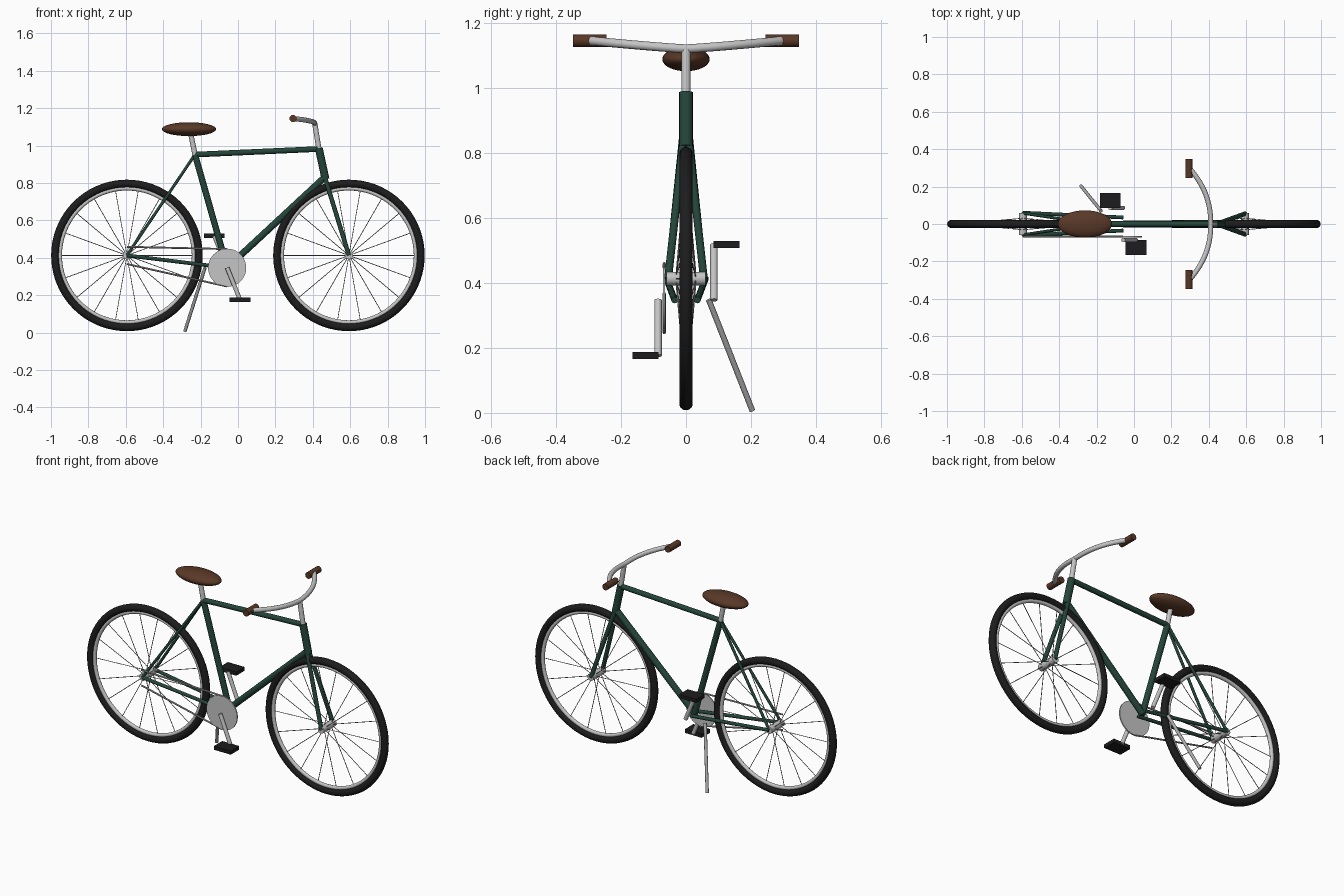
import bpy, math
from mathutils import Vector

cube = bpy.data.objects.get("Cube")
if cube:
    bpy.data.objects.remove(cube)


def material(name, rgb, rough=0.5):
    m = bpy.data.materials.new(name)
    m.use_nodes = True
    col = (*rgb, 1)
    m.diffuse_color = col
    bsdf = next(n for n in m.node_tree.nodes if n.type == 'BSDF_PRINCIPLED')
    bsdf.inputs["Base Color"].default_value = col
    bsdf.inputs["Roughness"].default_value = rough
    return m


GREEN = material("dark green paint", (0.018, 0.06, 0.042))
BLACK = material("black rubber", (0.012, 0.012, 0.013), 0.8)
BROWN = material("brown leather", (0.1, 0.04, 0.02))
SILVER = material("silver metal", (0.56, 0.56, 0.56))
STEEL = material("grey steel", (0.4, 0.4, 0.4))


def finish(name, mat, smooth=True):
    ob = bpy.context.object
    ob.name = name
    ob.data.materials.clear()
    ob.data.materials.append(mat)
    if smooth:
        bpy.ops.object.shade_smooth_by_angle(angle=math.radians(40))
    return ob


def tube(name, a, b, r, mat, sides=16):
    """Straight capped cylinder between two points."""
    a, b = Vector(a), Vector(b)
    d = b - a
    bpy.ops.mesh.primitive_cylinder_add(
        vertices=sides, radius=r, depth=d.length, location=(a + b) / 2,
        rotation=d.to_track_quat('Z', 'Y').to_euler())
    return finish(name, mat)


def ring(name, centre, major, minor, mat):
    bpy.ops.mesh.primitive_torus_add(
        location=centre, rotation=(math.pi / 2, 0, 0), major_radius=major,
        minor_radius=minor, major_segments=72, minor_segments=14)
    return finish(name, mat)


# Key joints of the frame
AXLE_Z = 0.413
REAR = Vector((-0.594, 0, AXLE_Z))
FRONT = Vector((0.593, 0, AXLE_Z))
CRANK = Vector((-0.058, 0, 0.347))
SEAT_TOP = Vector((-0.23, 0, 0.952))
HEAD_TOP = Vector((0.432, 0, 0.986))
HEAD_LOW = Vector((0.468, 0, 0.82))


def side(p, y):
    return Vector((p.x, y, p.z))


# Wheels: tyre, rim, hub and alternating spokes
SPOKES = 18
for label, c in (("rear", REAR), ("front", FRONT)):
    ring(label + "_tyre", c, 0.384, 0.021, BLACK)
    ring(label + "_rim", c, 0.358, 0.011, SILVER)
    tube(label + "_hub", side(c, -0.06), side(c, 0.06), 0.021, SILVER)
    for i in range(SPOKES):
        t = math.tau * i / SPOKES
        d = Vector((math.cos(t), 0, math.sin(t)))
        flange = Vector((0, 0.03 if i % 2 else -0.03, 0))
        tube(f"{label}_spoke_{i + 1}", c + flange + d * 0.015,
             c + d * 0.355, 0.002, STEEL, 6)

# Main frame tubes
tube("seat_tube", CRANK, SEAT_TOP, 0.017, GREEN)
tube("top_tube", SEAT_TOP, HEAD_TOP - Vector((0, 0, 0.004)), 0.015, GREEN)
tube("down_tube", CRANK, HEAD_LOW + Vector((0, 0, 0.015)), 0.018, GREEN)
tube("head_tube", HEAD_LOW, HEAD_TOP, 0.021, GREEN)

# Paired stays and fork blades
for label, s in (("left", 1), ("right", -1)):
    tube(label + "_chain_stay", side(CRANK, 0.035 * s), side(REAR, 0.06 * s),
         0.01, GREEN)
    tube(label + "_seat_stay", side(SEAT_TOP, 0.003 * s),
         side(REAR, 0.058 * s), 0.008, GREEN)
    tube(label + "_fork_blade", side(HEAD_LOW, 0.01 * s),
         side(FRONT, 0.055 * s), 0.012, GREEN)

# Saddle and post
tube("seat_post", SEAT_TOP, (-0.254, 0, 1.07), 0.014, SILVER)
bpy.ops.mesh.primitive_uv_sphere_add(segments=32, ring_count=16, radius=1,
                                     location=(-0.262, 0, 1.088))
bpy.context.object.scale = (0.145, 0.073, 0.037)
finish("saddle", BROWN)

# Stem and swept-back handlebar
STEM_TOP = Vector((0.41, 0, 1.12))
tube("stem", HEAD_TOP, STEM_TOP, 0.014, SILVER)
curve = bpy.data.curves.new("handlebar", 'CURVE')
curve.dimensions = '3D'
curve.bevel_depth = 0.0135
curve.bevel_resolution = 4
curve.use_fill_caps = True
N = 24
spline = curve.splines.new('POLY')
spline.points.add(N)
for i, p in enumerate(spline.points):
    u = 2 * i / N - 1
    p.co = (STEM_TOP.x - 0.115 * abs(u) ** 2.3, 0.3 * u,
            STEM_TOP.z + 0.025 * abs(u) ** 1.15, 1)
bar = bpy.data.objects.new("handlebar", curve)
bpy.context.collection.objects.link(bar)
bpy.ops.object.select_all(action='DESELECT')
bar.select_set(True)
bpy.context.view_layer.objects.active = bar
bpy.ops.object.convert(target='MESH')
finish("handlebar", SILVER)
for label, s in (("left", 1), ("right", -1)):
    tube(label + "_grip", (0.294, 0.245 * s, 1.145), (0.294, 0.347 * s, 1.145),
         0.019, BROWN)

# Chainring and chain runs
tube("chainring", side(CRANK, -0.071), side(CRANK, -0.064), 0.102, SILVER, 40)
for label, z_rear, z_front in (("upper", 0.046, 0.1), ("lower", -0.046, -0.1)):
    tube(label + "_chain", REAR + Vector((0, -0.067, z_rear)),
         CRANK + Vector((0, -0.067, z_front)), 0.005, STEEL, 8)

# Opposed cranks and pedals
for label, s in (("left", 1), ("right", -1)):
    end = CRANK + Vector((-0.069 * s, 0.086 * s, 0.171 * s))
    tube(label + "_crank", side(CRANK, 0.086 * s), end, 0.0115, SILVER)
    bpy.ops.mesh.primitive_cube_add(size=1, location=side(end, 0.125 * s))
    bpy.context.object.scale = (0.112, 0.08, 0.022)
    finish(label + "_pedal", BLACK, False)

# Kickstand
tube("kickstand", (-0.176, 0.07, 0.348), (-0.284, 0.204, 0.007), 0.009, STEEL)
